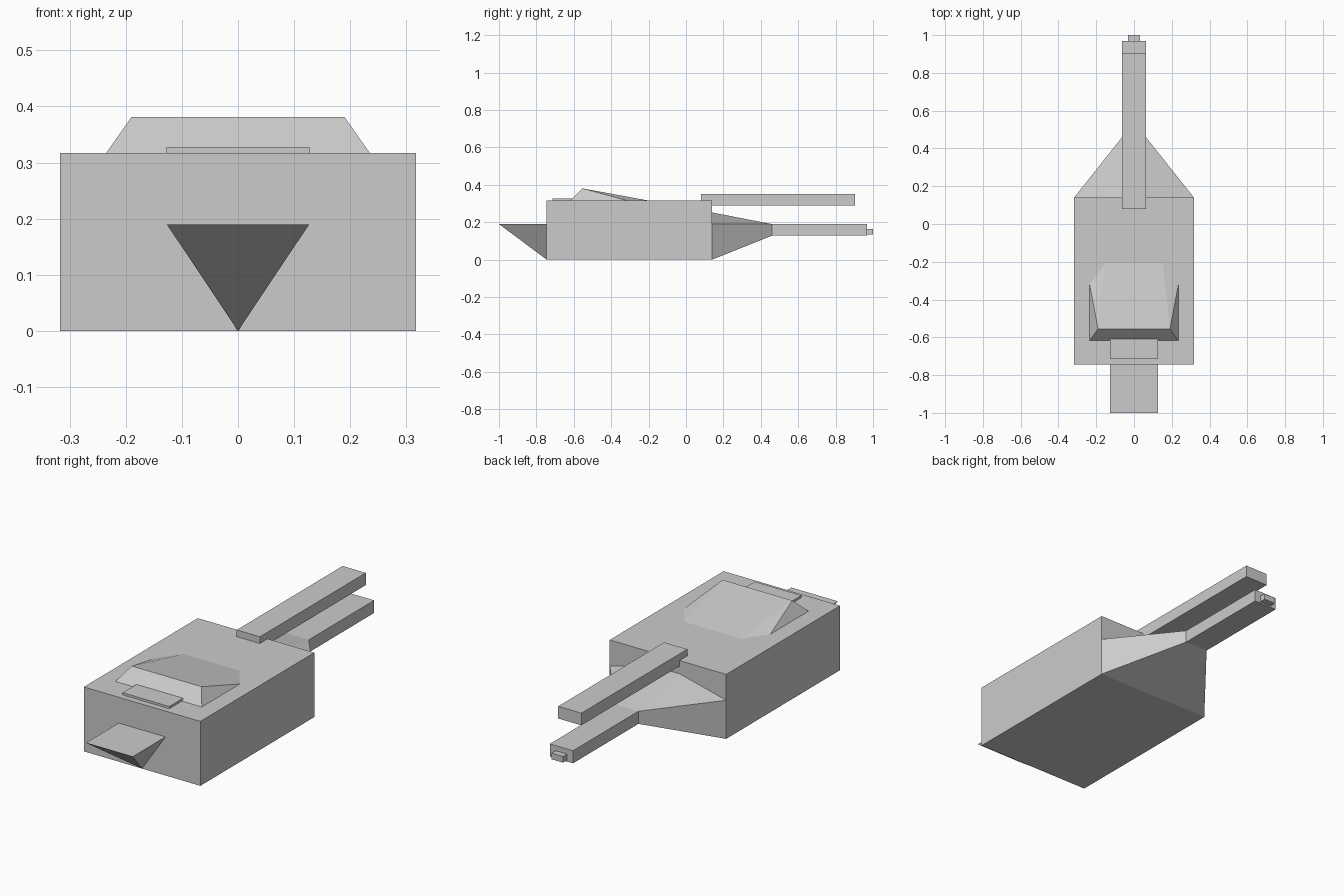
import bpy
import bmesh

cube = bpy.data.objects.get("Cube")
if cube:
    bpy.data.objects.remove(cube, do_unlink=True)

grey = bpy.data.materials.new("plain_grey")
grey.use_nodes = True
colour = (0.6, 0.6, 0.6, 1)
grey.diffuse_color = colour
grey.node_tree.nodes["Principled BSDF"].inputs["Base Color"].default_value = colour


def hull(name, half_points):
    """Convex part from points on one half, mirrored across x = 0."""
    points = {(s * x, y, z) for x, y, z in half_points for s in (-1, 1)}
    bm = bmesh.new()
    for p in sorted(points):
        bm.verts.new(p)
    bmesh.ops.remove_doubles(bm, verts=bm.verts[:], dist=0.0001)
    bmesh.ops.convex_hull(bm, input=bm.verts[:])
    bmesh.ops.dissolve_limit(bm, angle_limit=0.01, verts=bm.verts[:], edges=bm.edges[:])
    bmesh.ops.recalc_face_normals(bm, faces=bm.faces[:])
    mesh = bpy.data.meshes.new(name)
    bm.to_mesh(mesh)
    bm.free()
    mesh.materials.append(grey)
    obj = bpy.data.objects.new(name, mesh)
    bpy.context.collection.objects.link(obj)
    return obj


def box(name, half_width, ys, zs):
    return hull(name, [(half_width, y, z) for y in ys for z in zs])


# Main hull and the flat plate on its roof
box("body", 0.317, (-0.745, 0.14), (0, 0.317))
box("roof_plate", 0.127, (-0.715, -0.608), (0.31, 0.328))

# Wedge nose narrowing to a point at the bottom
hull("nose_wedge", [(0.127, -1, 0.19), (0.127, -0.745, 0.19), (0, -0.745, 0)])

# Low canopy: steep front, long slope to the rear
hull("canopy", [(0.235, -0.617, 0.317), (0.19, -0.555, 0.381),
                (0.235, -0.32, 0.317), (0.153, -0.207, 0.317)])

# Tapered tail with a raised ridge running into the lower boom
hull("tail_taper", [(0.317, 0.14, 0), (0.317, 0.14, 0.19), (0.063, 0.14, 0.252),
                    (0.063, 0.46, 0.19), (0.063, 0.46, 0.128)])

# Booms and the small tip
box("lower_boom", 0.063, (0.46, 0.968), (0.128, 0.19))
box("boom_tip", 0.031, (0.968, 1), (0.135, 0.165))
box("upper_boom", 0.063, (0.08, 0.903), (0.29, 0.35))
